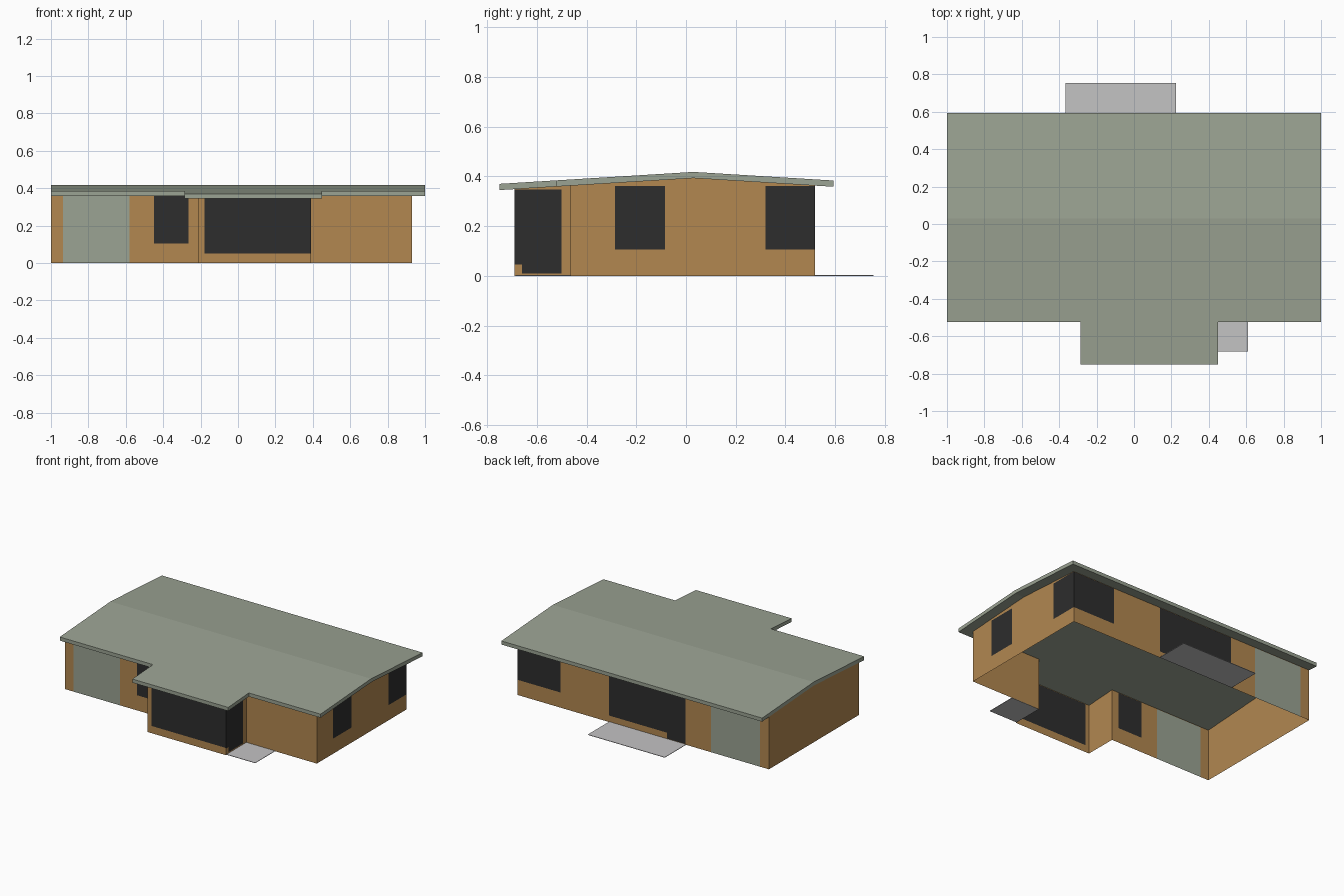
import bpy, bmesh

if "Cube" in bpy.data.objects:
    bpy.data.objects.remove(bpy.data.objects["Cube"])


def material(name, rgb):
    # sRGB 0-255 to linear diffuse colour
    m = bpy.data.materials.new(name)
    lin = [(c / 255 / 12.92) if c < 11 else ((c / 255 + 0.055) / 1.055) ** 2.4 for c in rgb]
    m.diffuse_color = (*lin, 1.0)
    m.use_nodes = True
    m.node_tree.nodes["Principled BSDF"].inputs["Base Color"].default_value = m.diffuse_color
    return m


TIMBER = material("tan timber", (178, 135, 80))
GLASS = material("dark glass", (45, 45, 45))
DOOR = material("grey green", (155, 163, 147))
PAVING = material("pale paving", (196, 195, 196))
WALL_MATS = [TIMBER, GLASS, DOOR]

RIDGE_Y, RIDGE_Z, SLOPE, THICK = 0.03, 0.418, 0.0615, 0.025


def roof_z(y):
    return RIDGE_Z - SLOPE * abs(y - RIDGE_Y)


def finish(name, bm, mats):
    me = bpy.data.meshes.new(name)
    bm.to_mesh(me)
    bm.free()
    for m in mats:
        me.materials.append(m)
    ob = bpy.data.objects.new(name, me)
    bpy.context.collection.objects.link(ob)
    return ob


def wall(name, p0, p1, panels=()):
    """Sheet wall from p0 to p1, top following the roof underside.
    panels: (a, b, z0, z1, material index), a and b in x or y along the wall."""
    axis = 0 if abs(p1[0] - p0[0]) > abs(p1[1] - p0[1]) else 1
    lo, hi = sorted((p0[axis], p1[axis]))
    us, zs = {lo, hi}, {0.0}
    if axis == 1 and lo < RIDGE_Y < hi:
        us.add(RIDGE_Y)
    for a, b, z0, z1, _ in panels:
        us |= {a, b}
        zs |= {z0, z1}
    top = 9.0
    zs = sorted(z for z in zs if z < top) + [top]
    us = sorted(us, reverse=p1[axis] < p0[axis])
    bm = bmesh.new()

    def vert(u, z):
        x, y = (u, p0[1]) if axis == 0 else (p0[0], u)
        return bm.verts.new((x, y, min(z, roof_z(y) - THICK)))

    grid = [[vert(u, z) for z in zs] for u in us]
    for i in range(len(us) - 1):
        for j in range(len(zs) - 1):
            f = bm.faces.new((grid[i][j], grid[i + 1][j], grid[i + 1][j + 1], grid[i][j + 1]))
            uc = (us[i] + us[i + 1]) / 2
            for a, b, z0, z1, mi in panels:
                if a < uc < b and z0 <= zs[j] < z1:
                    f.material_index = mi
    return finish(name, bm, WALL_MATS)


# Walls, running anticlockwise seen from above
L, R, F, B = -1.0, 0.93, -0.465, 0.52
BL, BR, BF = -0.21, 0.39, -0.69
wall("front_left_wall", (L, F), (BL, F),
     [(-0.935, -0.58, 0.0, 0.36, 2), (-0.45, -0.265, 0.105, 0.36, 1)])
wall("bay_left_wall", (BL, F), (BL, BF))
wall("bay_front_wall", (BL, BF), (BR, BF), [(-0.18, BR, 0.05, 0.346, 1)])
wall("bay_right_wall", (BR, BF), (BR, F),
     [(BF, -0.66, 0.045, 0.348, 1), (-0.66, -0.5, 0.01, 0.348, 1)])
wall("front_right_wall", (BR, F), (R, F))
wall("right_wall", (R, F), (R, B),
     [(-0.285, -0.085, 0.105, 0.362, 1), (0.32, B, 0.105, 0.362, 1)])
wall("back_wall", (R, B), (L, B),
     [(0.60, R, 0.105, 0.361, 1), (-0.22, 0.225, 0.045, 0.361, 1),
      (-0.36, -0.22, 0.005, 0.361, 1), (-0.93, -0.555, 0.0, 0.361, 2)])
wall("left_wall", (L, B), (L, F))

# Low gable roof with a projection over the bay
xs = [-1.0, -0.285, 0.45, 1.0]
ys = [-0.75, -0.524, RIDGE_Y, 0.594]
bm = bmesh.new()
grid = [[bm.verts.new((x, y, roof_z(y))) for y in ys] for x in xs]
for i in range(3):
    for j in range(3):
        if j > 0 or i == 1:
            bm.faces.new((grid[i][j], grid[i + 1][j], grid[i + 1][j + 1], grid[i][j + 1]))
bmesh.ops.delete(bm, geom=[v for v in bm.verts if not v.link_faces], context='VERTS')
ext = bmesh.ops.extrude_face_region(bm, geom=bm.faces[:], use_keep_orig=True)
bmesh.ops.translate(bm, vec=(0, 0, -THICK),
                    verts=[g for g in ext["geom"] if isinstance(g, bmesh.types.BMVert)])
bmesh.ops.recalc_face_normals(bm, faces=bm.faces[:])
finish("roof", bm, [DOOR])


# Paving slabs beside the doors
def slab(name, x0, x1, y0, y1, h=0.003):
    bm = bmesh.new()
    bmesh.ops.create_cube(bm, size=1)
    bmesh.ops.scale(bm, vec=(x1 - x0, y1 - y0, h), verts=bm.verts)
    bmesh.ops.translate(bm, vec=((x0 + x1) / 2, (y0 + y1) / 2, h / 2), verts=bm.verts)
    finish(name, bm, [PAVING])


slab("back_patio", -0.365, 0.225, B, 0.754)
slab("front_step", BR, 0.61, -0.683, F)
